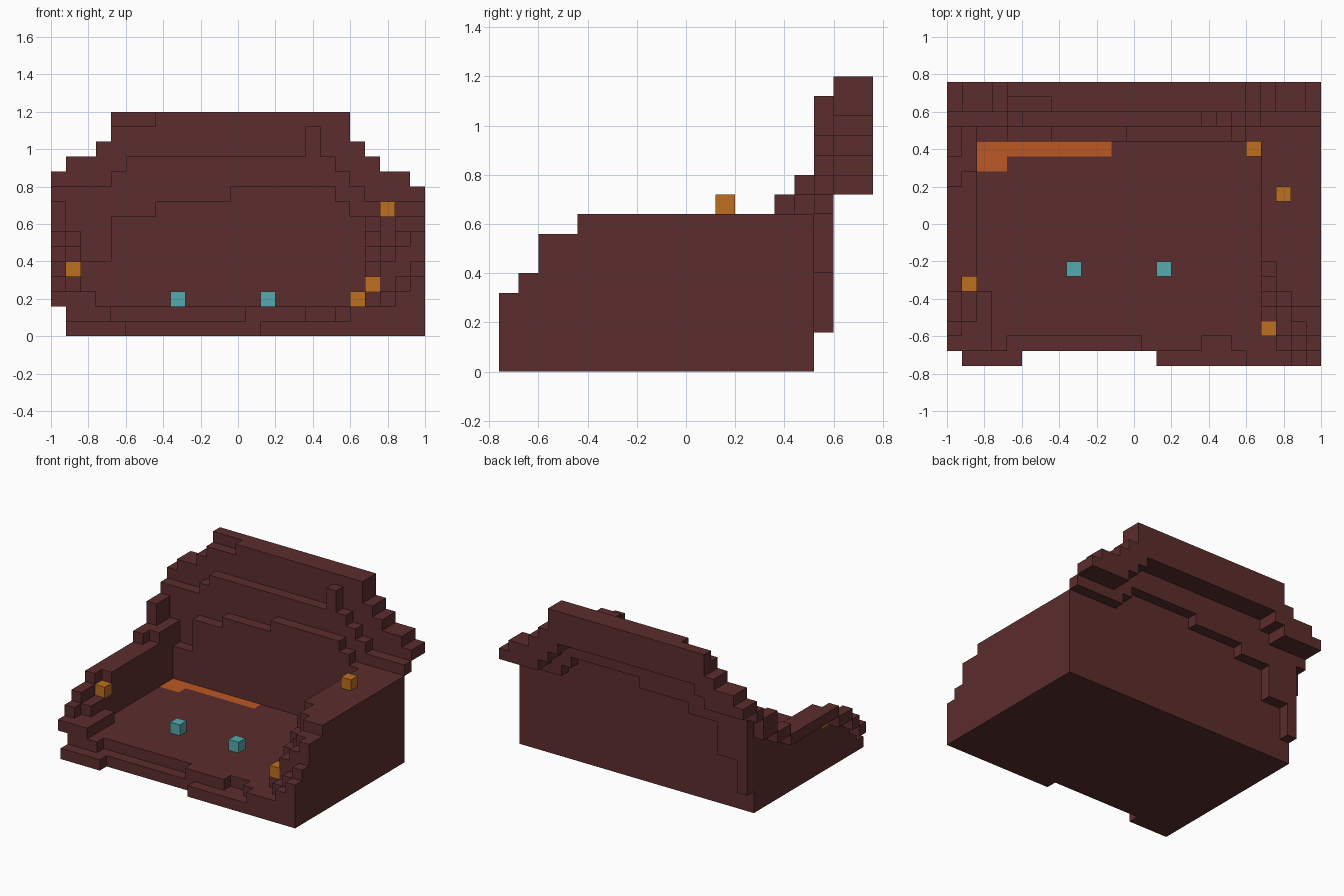
import bpy, bmesh
from mathutils import Vector

UNIT = 0.08
ORIGIN = Vector((-1.0, -0.76, 0.0))

cube = bpy.data.objects.get("Cube")
if cube:
    bpy.data.objects.remove(cube, do_unlink=True)


def material(name, r, g, b):
    mat = bpy.data.materials.new(name)
    mat.use_nodes = True
    colour = (r, g, b, 1.0)
    mat.diffuse_color = colour
    mat.node_tree.nodes["Principled BSDF"].inputs["Base Color"].default_value = colour
    return mat


rock = material("dark red rock", .107, .026, .026)
lava = material("orange patch", .503, .098, .018)
amber = material("amber", .515, .162, .014)
teal = material("teal", .089, .402, .423)


def box(x, y, z):
    """Set of grid cells inside three half-open ranges."""
    return {(i, j, k) for i in range(*x) for j in range(*y) for k in range(*z)}


def steps(start, runs):
    """Expand (length, height) runs to a dictionary of column heights."""
    heights = {}
    for length, height in runs:
        for _ in range(length):
            heights[start] = height
            start += 1
    return heights


SIDES = [Vector(s) for s in ((1, 0, 0), (-1, 0, 0), (0, 1, 0),
                             (0, -1, 0), (0, 0, 1), (0, 0, -1))]


def build(name, cells, mats, rule=None):
    """Skin a set of cells with their outer faces only."""
    bm = bmesh.new()
    for cell in cells:
        for n in SIDES:
            if tuple(int(a + b) for a, b in zip(cell, n)) in cells:
                continue
            u = Vector((n.y, n.z, n.x))
            v = n.cross(u)
            middle = Vector(cell) + Vector((.5, .5, .5)) + n / 2
            corners = [middle + (u * a + v * b) / 2
                       for a, b in ((-1, -1), (1, -1), (1, 1), (-1, 1))]
            face = bm.faces.new([bm.verts.new(ORIGIN + c * UNIT) for c in corners])
            face.material_index = 1 if rule and rule(cell, n) else 0
    bmesh.ops.remove_doubles(bm, verts=bm.verts, dist=UNIT / 100)
    mesh = bpy.data.meshes.new(name)
    bm.to_mesh(mesh)
    bm.free()
    for mat in mats:
        mesh.materials.append(mat)
    obj = bpy.data.objects.new(name, mesh)
    bpy.context.collection.objects.link(obj)


# Floor with a broken front lip and a glowing patch along the back
floor = box((1, 25), (2, 16), (0, 2)) | box((1, 25), (1, 2), (0, 1))
for span in ((1, 4), (13, 17), (19, 25)):
    floor |= box(span, (1, 2), (1, 2))
for span in ((1, 5), (14, 25)):
    floor |= box(span, (0, 1), (0, 1))


def in_patch(cell, n):
    x, y, z = cell
    return n.z > 0 and z == 1 and (y == 14 and 2 <= x < 11 or y == 13 and 2 <= x < 4)


build("floor", floor, [rock, lava], in_patch)

# Left wall: inner layer from the floor, outer layer overhanging it
left = box((2, 3), (1, 5), (2, 3))
inner = steps(1, [(2, 3), (3, 4), (6, 6), (1, 6), (4, 7)])
outer = steps(1, [(1, 3), (1, 4), (2, 5), (7, 6), (2, 7), (2, 9)])
under = steps(1, [(1, 2), (1, 3), (2, 4), (7, 5), (2, 6), (2, 7)])
for y in inner:
    left |= box((1, 2), (y, y + 1), (2, inner[y]))
    if y in outer:
        left |= box((0, 1), (y, y + 1), (under[y], outer[y]))
build("left_wall", left, [rock])

# Right wall: thick block that crumbles towards the front corner
right = box((21, 25), (7, 16), (2, 8))
front_rows = ((2, 2, 3, 4), (2, 3, 4, 5), (3, 5, 6, 7), (4, 5, 7, 7),
              (5, 6, 8, 8), (6, 8, 8, 8), (7, 8, 8, 8))
for y, row in enumerate(front_rows):
    for x, top in enumerate(row, 21):
        right |= box((x, x + 1), (y, y + 1), (1 if y == 0 else 2, top))
right |= box((20, 21), (0, 1), (1, 2))
build("right_wall", right, [rock])

# Back wall: three layers, each one starting where the one before stops
low = steps(0, [(1, 9), (1, 7), (2, 5), (3, 8), (5, 9), (7, 10), (1, 9), (5, 8)])
mid = steps(0, [(4, 10), (1, 11), (14, 12), (1, 11), (1, 10), (4, 9)])
high = steps(0, [(1, 11), (2, 12), (1, 13), (16, 15), (1, 13), (1, 12), (2, 11), (1, 10)])
back_wall, ledge, crest = set(), set(), set()
for x in range(25):
    if 2 <= x < 21:
        back_wall |= box((x, x + 1), (15, 16), (2, low[x]))
    ledge |= box((x, x + 1), (16, 17), (low[x], mid[x]))
    crest |= box((x, x + 1), (17, 19), (mid[x], high[x]))
ledge |= box((17, 18), (16, 17), (12, 14))
crest -= box((4, 7), (17, 18), (14, 15))
build("back_wall", back_wall, [rock])
build("back_ledge", ledge, [rock])
build("back_crest", crest, [rock])

# Small crystals resting on the floor and walls
for name, cell, mat in (
        ("teal_crystal_right", (8, 6, 2), teal),
        ("teal_crystal_left", (14, 6, 2), teal),
        ("amber_crystal_right", (1, 5, 4), amber),
        ("amber_crystal_front", (21, 2, 3), amber),
        ("amber_crystal_back", (20, 14, 2), amber),
        ("amber_crystal_top", (22, 11, 8), amber)):
    build(name, {cell}, [mat])
